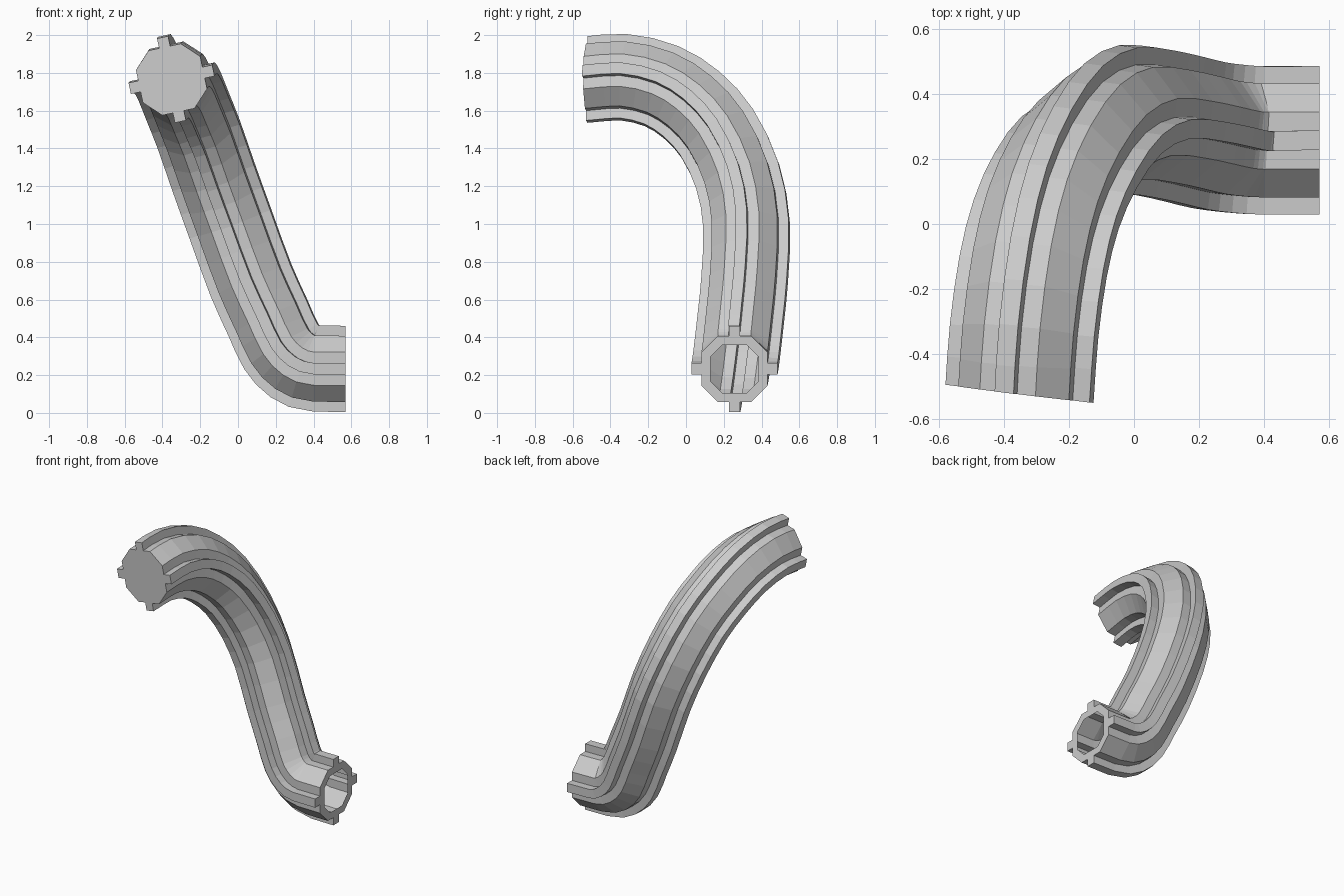
import bpy, bmesh, math
from mathutils import Vector, Matrix

if "Cube" in bpy.data.objects:
    bpy.data.objects.remove(bpy.data.objects["Cube"])

# Centre line of the bent pipe, from the open right end to the capped front end
PATH = [(.57, .257, .233), (.40, .257, .235), (.305, .263, .27), (.23, .273, .35),
        (.16, .29, .50), (.07, .31, .70), (-.04, .32, 1.0), (-.13, .274, 1.25),
        (-.21, .165, 1.48), (-.27, .03, 1.63), (-.31, -.13, 1.73),
        (-.338, -.33, 1.777), (-.352, -.522, 1.765)]
P = [Vector(p) for p in PATH]

# Octagonal cross-section with four square ribs (one quarter, then rotated)
quarter = [(.175, -.03), (.228, -.03), (.228, .03), (.175, .03), (.175, .088), (.088, .175)]
profile, hole = [], []
for k in range(4):
    rot = Matrix.Rotation(k * math.pi / 2, 2)
    profile += [rot @ Vector(q) for q in quarter]
    hole += [rot @ Vector(q) for q in [(.127, -.03), (.127, -.03), (.127, .03), (.127, .03),
                                       (.127, .065), (.065, .127)]]


def catmull(i, t):
    a, b, c, d = P[max(i - 1, 0)], P[i], P[i + 1], P[min(i + 2, len(P) - 1)]
    la, lb, lc = (b - a).length, (c - b).length, (d - c).length
    m1 = (c - a) / (la + lb) * lb
    m2 = (d - b) / (lb + lc) * lb
    if i == 1:
        m1 = Vector((-1, 0, 0)) * lb
    return ((2*t**3 - 3*t**2 + 1) * b + (t**3 - 2*t**2 + t) * m1
            + (3*t**2 - 2*t**3) * c + (t**3 - t**2) * m2)


# Sampled stations: first stretch is straight, the rest is curved
pts = [P[0]]
for i in range(1, len(P) - 1):
    pts += [catmull(i, 0), catmull(i, .5)]
pts.append(P[-1])
tan = [(pts[min(i + 1, len(pts) - 1)] - pts[max(i - 1, 0)]).normalized() for i in range(len(pts))]
tan[0] = tan[1] = Vector((-1, 0, 0))
tan[-1] = Vector((-.12, -.99, -.01)).normalized()

# Carry the frame along the path, then spread the remaining roll evenly
us = [Vector((0, 1, 0))]
for a, b in zip(tan, tan[1:]):
    us.append(a.rotation_difference(b) @ us[-1])
goal = Vector((-.21, 0, .98))
goal = (goal - goal.dot(tan[-1]) * tan[-1]).normalized()
roll = math.atan2(us[-1].cross(goal).dot(tan[-1]), us[-1].dot(goal))
roll = (roll + math.pi / 4) % (math.pi / 2) - math.pi / 4

bm = bmesh.new()


def ring(i, section):
    u = Matrix.Rotation(roll * i / (len(pts) - 1), 3, tan[i]) @ us[i]
    v = tan[i].cross(u)
    return [bm.verts.new(pts[i] + u * q.x + v * q.y) for q in section]


def bridge(a, b):
    n = len(a)
    for k in range(n):
        bm.faces.new((a[k], a[(k + 1) % n], b[(k + 1) % n], b[k]))


# Ribbed shell, flat end rim, and closed front end
rings = [ring(i, profile) for i in range(len(pts))]
for a, b in zip(rings, rings[1:]):
    bridge(a, b)
bridge(ring(0, hole), rings[0])
bm.faces.new(rings[-1])
bmesh.ops.remove_doubles(bm, verts=bm.verts, dist=.0005)

me = bpy.data.meshes.new("ribbed_pipe")
bm.to_mesh(me)
bm.free()
pipe = bpy.data.objects.new("ribbed_pipe", me)
bpy.context.collection.objects.link(pipe)
grey = bpy.data.materials.new("light grey")
grey.diffuse_color = (.6, .6, .6, 1)
grey.use_nodes = True
grey.node_tree.nodes["Principled BSDF"].inputs["Base Color"].default_value = grey.diffuse_color
me.materials.append(grey)
